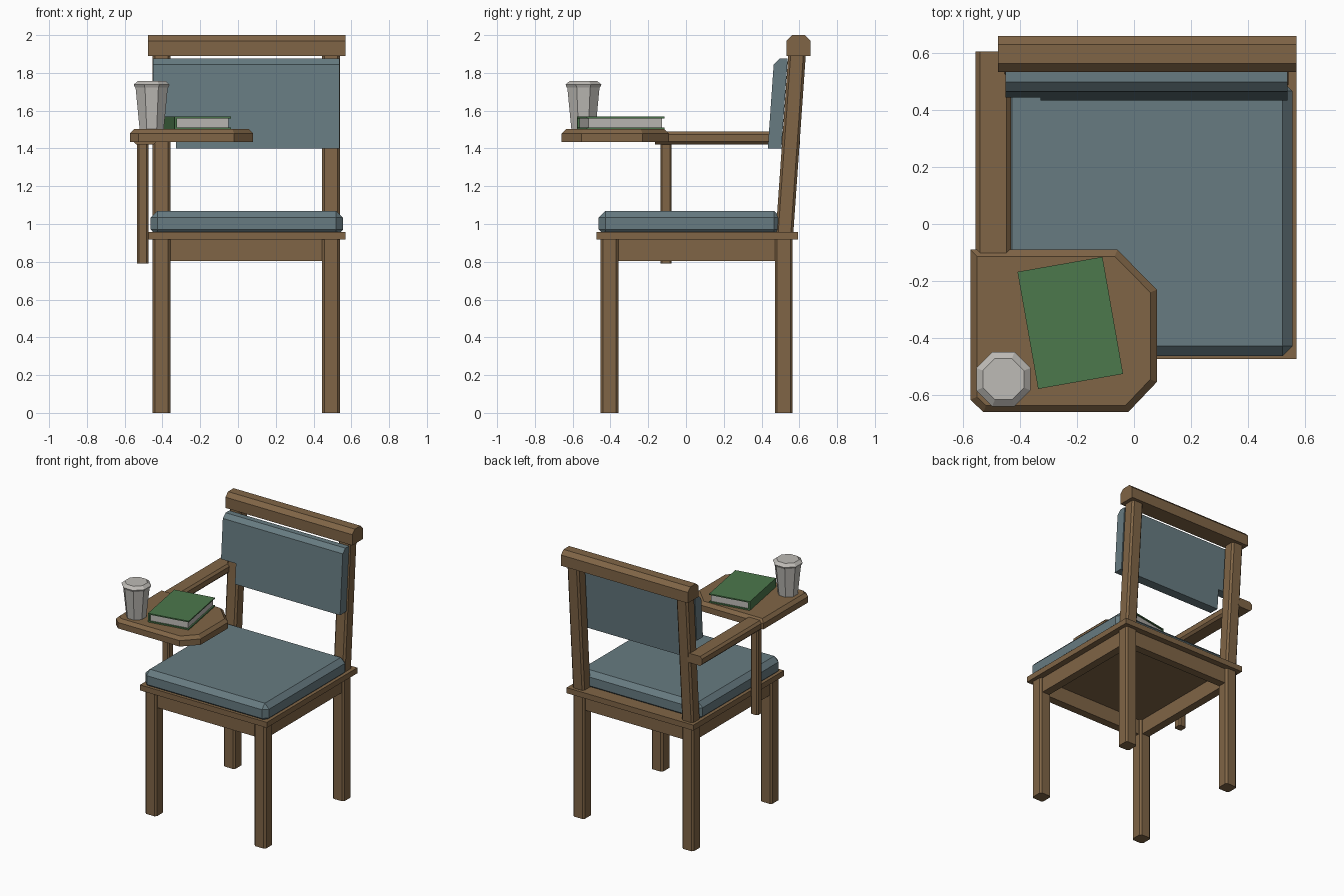
import bpy, bmesh, math
from mathutils import Matrix, Vector

if "Cube" in bpy.data.objects:
    bpy.data.objects.remove(bpy.data.objects["Cube"])


def material(name, r, g, b):
    lin = lambda c: (c / 255 / 12.92) if c < 10 else ((c / 255 + 0.055) / 1.055) ** 2.4
    m = bpy.data.materials.new(name)
    m.diffuse_color = (lin(r), lin(g), lin(b), 1)
    m.use_nodes = True
    m.node_tree.nodes["Principled BSDF"].inputs["Base Color"].default_value = m.diffuse_color
    return m


WOOD = material("brown wood", 128, 101, 70)
FABRIC = material("slate blue fabric", 103, 123, 129)
GREEN = material("green cover", 76, 120, 76)
GREY = material("light grey", 190, 187, 182)
LEAN = 0.07  # backward slope of the chair back


def finish(name, bm, mat):
    bmesh.ops.recalc_face_normals(bm, faces=bm.faces)
    me = bpy.data.meshes.new(name)
    bm.to_mesh(me)
    bm.free()
    me.materials.append(mat)
    ob = bpy.data.objects.new(name, me)
    bpy.context.collection.objects.link(ob)
    return ob


def chamfer(bm, width, pick):
    edges = [e for e in bm.edges if pick(e)]
    bmesh.ops.bevel(bm, geom=edges, offset=width, segments=1, affect='EDGES', profile=0.5)


def along(axis):
    """Edge test: edge runs along the given axis."""
    def test(e):
        d = (e.verts[0].co - e.verts[1].co).normalized()
        return abs(d[axis]) > 0.99
    return test


def shear(bm, z0):
    for v in bm.verts:
        v.co.y += LEAN * (v.co.z - z0)


def block(x, y, z):
    bm = bmesh.new()
    bmesh.ops.create_cube(bm, size=1)
    for v in bm.verts:
        v.co = Vector([(r[0] + r[1]) / 2 + c * (r[1] - r[0]) for r, c in zip((x, y, z), v.co)])
    return bm


def prism(points, offset):
    """Extrude a polygon by a vector."""
    bm = bmesh.new()
    f = bm.faces.new([bm.verts.new(p) for p in points])
    r = bmesh.ops.extrude_face_region(bm, geom=[f])
    top = [g for g in r["geom"] if isinstance(g, bmesh.types.BMVert)]
    bmesh.ops.translate(bm, verts=top, vec=offset)
    return bm


# Legs and leaning back posts
SIDES = {"left": (-0.453, -0.358), "right": (0.445, 0.54)}
for side, xr in SIDES.items():
    for end, yr in (("front", (-0.452, -0.357)), ("back", (0.47, 0.565))):
        bm = block(xr, yr, (0, 0.92))
        chamfer(bm, 0.013, along(2))
        finish(f"{end}_leg_{side}", bm, WOOD)
    bm = block(xr, (0.475, 0.568), (0.95, 1.9))
    chamfer(bm, 0.013, along(2))
    shear(bm, 0.95)
    finish(f"back_post_{side}", bm, WOOD)
    # Side aprons
    mid = sum(xr) / 2
    finish(f"side_apron_{side}", block((mid - 0.03, mid + 0.03), (-0.37, 0.48), (0.805, 0.92)), WOOD)

# Front and back aprons
for end, y in (("front", -0.405), ("back", 0.517)):
    finish(f"{end}_apron", block((-0.37, 0.46), (y - 0.03, y + 0.03), (0.805, 0.92)), WOOD)

# Seat board and seat cushion
finish("seat_board", block((-0.475, 0.568), (-0.473, 0.592), (0.917, 0.958)), WOOD)
bm = block((-0.462, 0.555), (-0.462, 0.5), (0.935, 1.07))
chamfer(bm, 0.035, lambda e: True)
finish("seat_cushion", bm, FABRIC)

# Top rail with chamfered upper edges
bm = block((-0.476, 0.568), (0.532, 0.658), (1.89, 2.0))
chamfer(bm, 0.03, lambda e: along(0)(e) and e.verts[0].co.z > 1.95)
finish("top_rail", bm, WOOD)

# Back cushion, notched at the lower left corner to clear the arm
outline = [(-0.45, 1.55), (-0.328, 1.55), (-0.328, 1.4), (0.537, 1.4), (0.537, 1.875), (-0.45, 1.875)]
bm = prism([(x, 0.433, z) for x, z in outline], Vector((0, 0.072, 0)))
chamfer(bm, 0.03, lambda e: along(0)(e) and e.verts[0].co.z > 1.8 and e.verts[0].co.y < 0.45)
shear(bm, 1.4)
finish("back_cushion", bm, FABRIC)

# Arm and its support
bm = block((-0.555, -0.43), (-0.165, 0.603), (1.42, 1.49))
chamfer(bm, 0.016, along(1))
finish("arm_rest", bm, WOOD)
bm = block((-0.535, -0.475), (-0.136, -0.076), (0.79, 1.43))
chamfer(bm, 0.01, along(2))
finish("arm_support", bm, WOOD)

# Writing tablet with clipped corners and chamfered top edge
outline = [(-0.573, -0.09), (-0.573, -0.615), (-0.527, -0.658), (-0.02, -0.658),
           (0.08, -0.553), (0.08, -0.23), (-0.058, -0.09)]
bm = prism([(x, y, 1.435) for x, y in outline], Vector((0, 0, 0.067)))
chamfer(bm, 0.023, lambda e: all(v.co.z > 1.5 for v in e.verts))
finish("writing_tablet", bm, WOOD)

# Book: two covers, spine and page block
W, L, Z0, Z1, T = 0.151, 0.208, 1.502, 1.568, 0.009
turn = Matrix.Translation((-0.223, -0.346, 0)) @ Matrix.Rotation(math.radians(10), 4, 'Z')
for name, x, y, z, mat in (
        ("book_lower_cover", (-W, W), (-L, L), (Z0, Z0 + T), GREEN),
        ("book_upper_cover", (-W, W), (-L, L), (Z1 - T, Z1), GREEN),
        ("book_spine", (-W, -W + 0.012), (-L, L), (Z0 + T, Z1 - T), GREEN),
        ("book_pages", (-W + 0.012, W - 0.01), (-L + 0.01, L - 0.01), (Z0 + T, Z1 - T), GREY)):
    bm = block(x, y, z)
    bm.transform(turn)
    finish(name, bm, mat)


def turned(name, profile, mat):
    """Eight-sided solid from (flat radius, height) rings."""
    bm = bmesh.new()
    rings = []
    for r, z in profile:
        R = r / math.cos(math.pi / 8)
        rings.append([bm.verts.new((-0.457 + R * math.cos((i + 0.5) * math.pi / 4),
                                    -0.543 + R * math.sin((i + 0.5) * math.pi / 4), z)) for i in range(8)])
    for a, b in zip(rings, rings[1:]):
        for i in range(8):
            j = (i + 1) % 8
            bm.faces.new((a[i], a[j], b[j], b[i]))
    bm.faces.new(rings[0])
    bm.faces.new(rings[-1])
    finish(name, bm, mat)


# Cup and lid
turned("cup_body", [(0.064, 1.502), (0.086, 1.73)], GREY)
turned("cup_lid", [(0.088, 1.722), (0.095, 1.738), (0.072, 1.758)], GREY)
